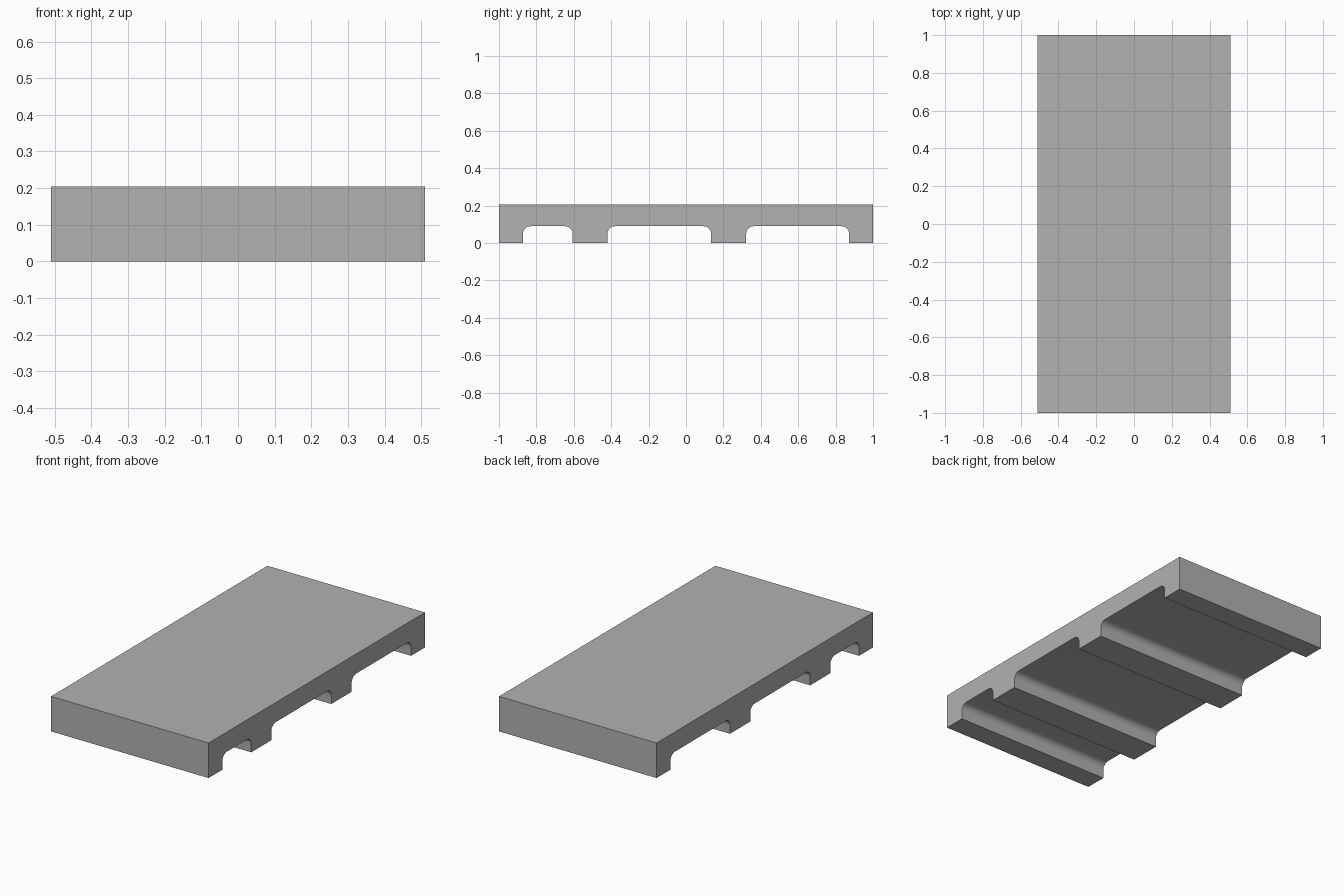
import bpy, bmesh
from math import sin, cos, pi

cube = bpy.data.objects.get("Cube")
if cube:
    bpy.data.objects.remove(cube, do_unlink=True)

HALF_WIDTH, HALF_LENGTH, TOP = 0.51, 1.0, 0.205
GROOVE_TOP, RADIUS, STEPS = 0.09, 0.04, 8
GROOVES = [(-0.872, -0.606), (-0.42, 0.134), (0.322, 0.872)]

# Plain grey material
grey = bpy.data.materials.new("plain_grey")
grey.use_nodes = True
colour = (0.445, 0.445, 0.445, 1)
grey.diffuse_color = colour
grey.node_tree.nodes["Principled BSDF"].inputs["Base Color"].default_value = colour


def fillet(y, z, start):
    """Quarter arc turning clockwise from the start angle."""
    angles = [start - pi / 2 * i / STEPS for i in range(STEPS + 1)]
    return [(y + RADIUS * cos(a), z + RADIUS * sin(a)) for a in angles]


# Side profile: flat top, feet below, grooves with rounded upper corners
profile = [(-HALF_LENGTH, TOP), (-HALF_LENGTH, 0)]
for front, back in GROOVES:
    z = GROOVE_TOP - RADIUS
    profile.append((front, 0))
    profile += fillet(front + RADIUS, z, pi)
    profile += fillet(back - RADIUS, z, pi / 2)
    profile.append((back, 0))
profile += [(HALF_LENGTH, 0), (HALF_LENGTH, TOP)]

# Extrude the profile across the full width
bm = bmesh.new()
side = bm.faces.new([bm.verts.new((-HALF_WIDTH, y, z)) for y, z in profile])
result = bmesh.ops.extrude_face_region(bm, geom=[side], use_keep_orig=True)
moved = [v for v in result["geom"] if isinstance(v, bmesh.types.BMVert)]
bmesh.ops.translate(bm, verts=moved, vec=(2 * HALF_WIDTH, 0, 0))
bmesh.ops.recalc_face_normals(bm, faces=bm.faces)

mesh = bpy.data.meshes.new("grooved_slab")
bm.to_mesh(mesh)
bm.free()
mesh.materials.append(grey)
slab = bpy.data.objects.new("grooved_slab", mesh)
bpy.context.collection.objects.link(slab)

# Smooth the rounded corners, keep the straight edges sharp
bpy.ops.object.select_all(action="DESELECT")
slab.select_set(True)
bpy.context.view_layer.objects.active = slab
bpy.ops.object.shade_smooth_by_angle(angle=pi / 6)
